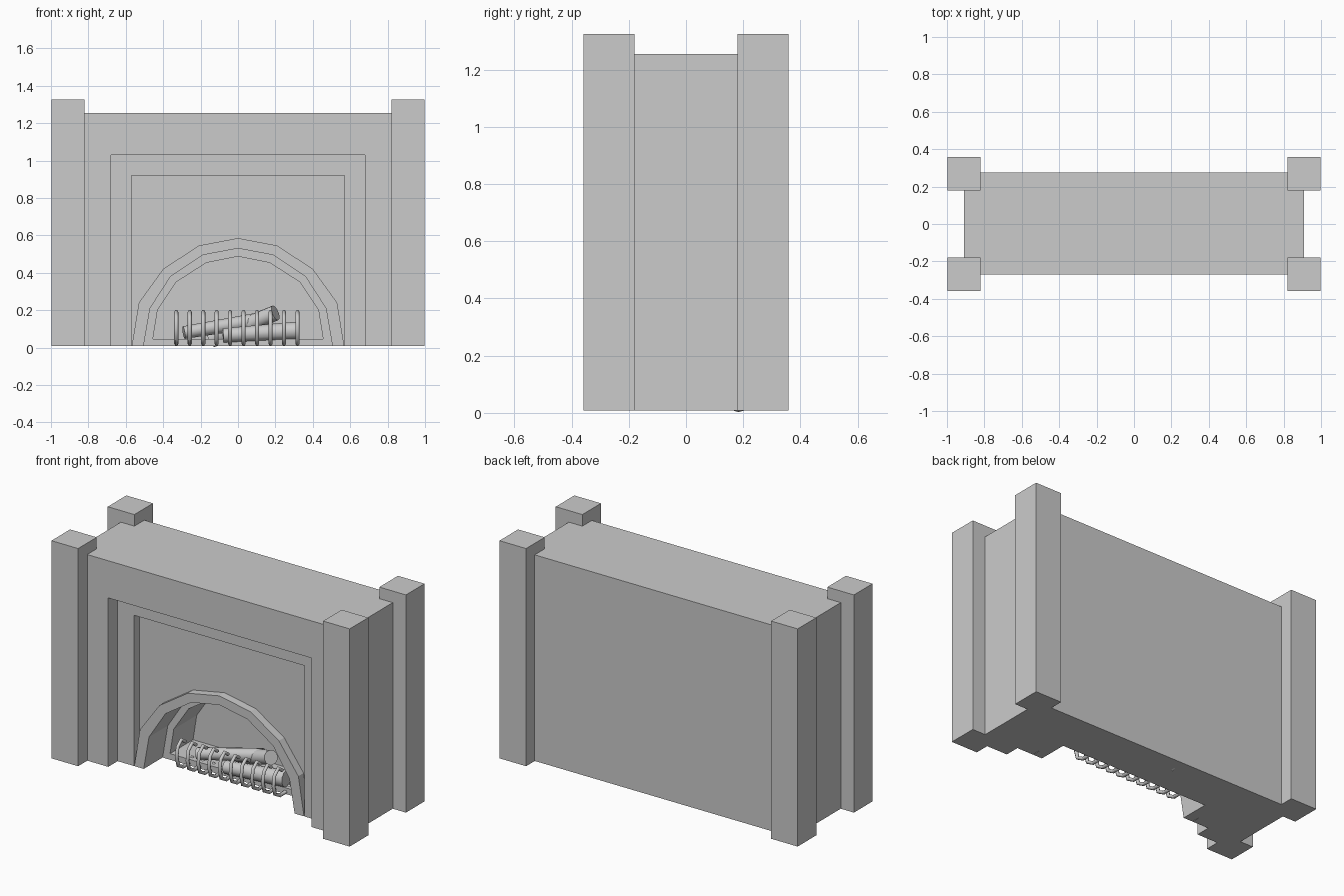
import bpy, bmesh
from mathutils import Vector

if "Cube" in bpy.data.objects:
    bpy.data.objects.remove(bpy.data.objects["Cube"])


def mesh_object(name, bm):
    bmesh.ops.recalc_face_normals(bm, faces=bm.faces)
    me = bpy.data.meshes.new(name)
    bm.to_mesh(me)
    bm.free()
    ob = bpy.data.objects.new(name, me)
    bpy.context.collection.objects.link(ob)
    return ob


def prism(name, outline, y0, y1):
    """Extrude an (x, z) outline along y."""
    bm = bmesh.new()
    face = bm.faces.new([bm.verts.new((x, y0, z)) for x, z in outline])
    ext = bmesh.ops.extrude_face_region(bm, geom=[face])
    moved = [g for g in ext["geom"] if isinstance(g, bmesh.types.BMVert)]
    bmesh.ops.translate(bm, verts=moved, vec=(0, y1 - y0, 0))
    return mesh_object(name, bm)


def rect(x0, x1, z0, z1):
    return [(x0, z0), (x1, z0), (x1, z1), (x0, z1)]


def arch(half):
    """Mirror a half arch (foot to crown) into a full outline."""
    return half + [(-x, z) for x, z in reversed(half[:-1])]


def carve(target, outline, y0, y1):
    cutter = prism("cutter", outline, y0, y1)
    cutter.hide_render = True
    mod = target.modifiers.new("carve", "BOOLEAN")
    mod.operation = "DIFFERENCE"
    mod.solver = "EXACT"
    mod.object = cutter
    bpy.context.view_layer.objects.active = target
    bpy.ops.object.modifier_apply(modifier=mod.name)
    bpy.data.objects.remove(cutter)


def smooth(ob):
    bpy.ops.object.select_all(action="DESELECT")
    ob.select_set(True)
    bpy.context.view_layer.objects.active = ob
    bpy.ops.object.shade_smooth_by_angle()


def log(name, a, b, ra, rb):
    """Tapered log between two points."""
    a, b = Vector(a), Vector(b)
    bm = bmesh.new()
    bmesh.ops.create_cone(bm, cap_ends=True, segments=12, radius1=ra,
                          radius2=rb, depth=(b - a).length)
    ob = mesh_object(name, bm)
    ob.location = (a + b) / 2
    ob.rotation_euler = (b - a).to_track_quat("Z", "Y").to_euler()
    smooth(ob)


BASE = 0.008
outer = [(0.568, BASE), (0.53, 0.24), (0.40, 0.42), (0.21, 0.545), (0, 0.585)]
inner = [(0.505, BASE), (0.47, 0.21), (0.36, 0.38), (0.187, 0.495), (0, 0.53)]
deep = [(0.455, 0.045), (0.43, 0.20), (0.33, 0.35), (0.17, 0.453), (0, 0.487)]

# Body with stepped recesses and a two-stage firebox
body = prism("chimney_body", rect(-0.91, 0.91, BASE, 1.255), -0.27, 0.275)
carve(body, rect(-0.68, 0.68, -0.2, 1.03), -0.5, -0.18)
carve(body, rect(-0.57, 0.57, -0.2, 0.92), -0.5, -0.13)
carve(body, arch([(0.505, -0.2)] + inner), -0.5, 0.0)
carve(body, arch(deep), -0.5, 0.22)

# Raised arch surround
prism("arch_surround", arch(outer) + list(reversed(arch(inner))), -0.18, -0.125)

# Corner pillars
for sx, side in ((-1, "left"), (1, "right")):
    for sy, end in ((-1, "front"), (1, "back")):
        xs = sorted((sx * 0.82, sx * 0.998))
        ys = sorted((sy * 0.18, sy * 0.358))
        prism(f"{end}_{side}_pillar", rect(*xs, BASE, 1.325), *ys)

# Curved grate bars
cu = bpy.data.curves.new("grate_bars", "CURVE")
cu.dimensions = "3D"
cu.bevel_depth = 0.011
cu.bevel_resolution = 1
cu.use_fill_caps = True
cu.resolution_u = 3
path = [(-0.035, 0.165), (-0.07, 0.19), (-0.105, 0.16), (-0.115, 0.10),
        (-0.10, 0.045), (-0.055, 0.02), (0.01, 0.02), (0.04, 0.045)]
for i in range(10):
    x = -0.33 + i * 0.072
    sp = cu.splines.new("POLY")
    sp.points.add(len(path) - 1)
    for p, (y, z) in zip(sp.points, path):
        p.co = (x, y, z, 1)
bars = bpy.data.objects.new("grate_bars", cu)
bpy.context.collection.objects.link(bars)

# Logs
log("long_log", (-0.29, 0.03, 0.08), (0.10, 0.10, 0.145), 0.034, 0.04)
log("crossed_log", (-0.14, 0.19, 0.045), (0.20, 0.03, 0.185), 0.045, 0.042)
log("low_log", (-0.08, 0.0, 0.065), (0.31, 0.02, 0.09), 0.038, 0.048)
